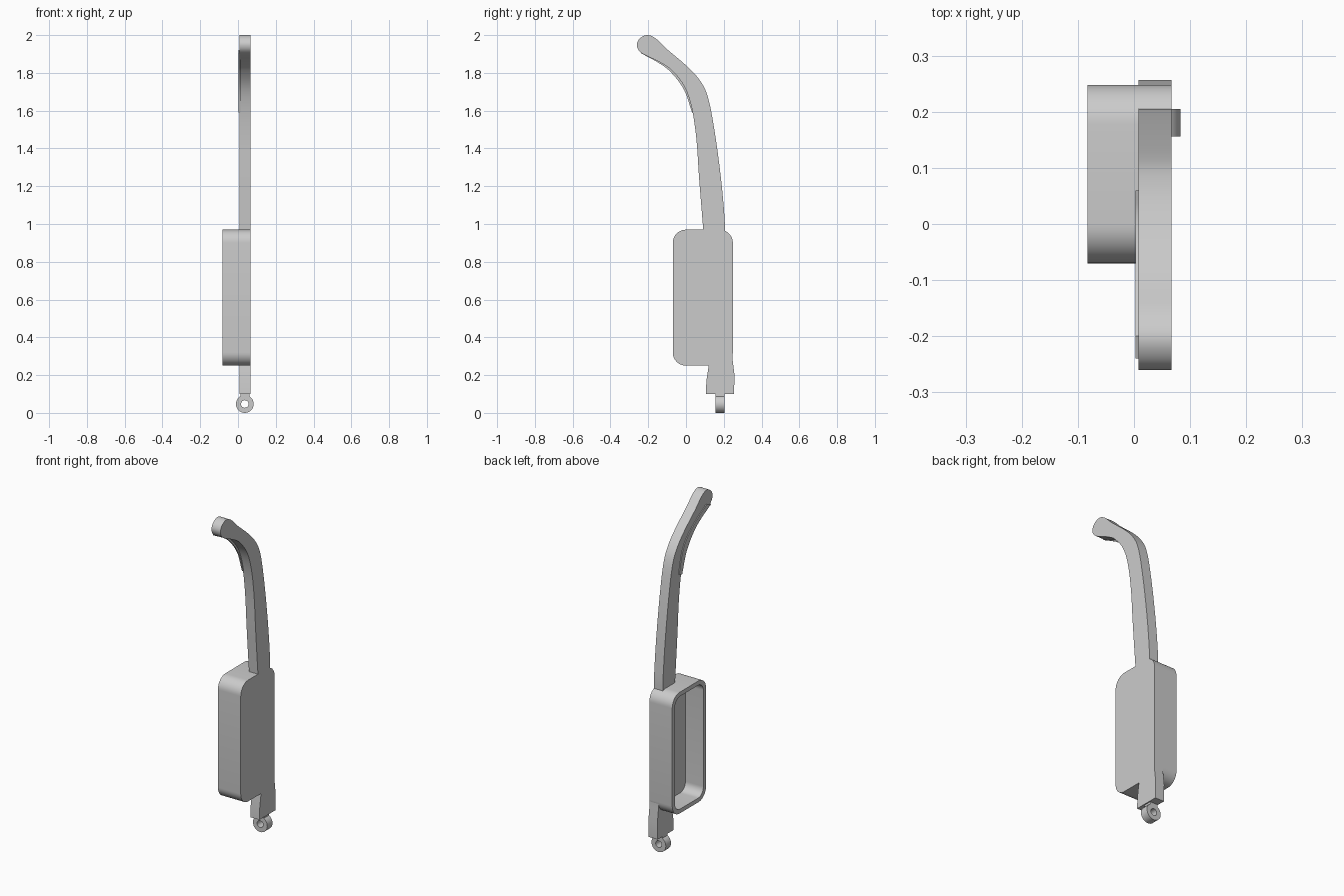
import bpy, bmesh, math
from mathutils import Vector

cube = bpy.data.objects.get("Cube")
if cube:
    bpy.data.objects.remove(cube, do_unlink=True)

grey = bpy.data.materials.new("plain grey")
grey.use_nodes = True
grey.diffuse_color = (0.6, 0.6, 0.6, 1)
grey.node_tree.nodes["Principled BSDF"].inputs["Base Color"].default_value = (0.6, 0.6, 0.6, 1)


def skin(name, rings, close=False):
    """Join matching rings of points; cap both ends, or close into a loop."""
    bm = bmesh.new()
    loops = [[bm.verts.new(p) for p in ring] for ring in rings]
    pairs = list(zip(loops, loops[1:]))
    if close:
        pairs.append((loops[-1], loops[0]))
    else:
        bm.faces.new(loops[0])
        bm.faces.new(loops[-1])
    for a, b in pairs:
        for i in range(len(a)):
            j = (i + 1) % len(a)
            bm.faces.new((a[i], a[j], b[j], b[i]))
    bmesh.ops.recalc_face_normals(bm, faces=bm.faces)
    mesh = bpy.data.meshes.new(name)
    bm.to_mesh(mesh)
    bm.free()
    mesh.materials.append(grey)
    obj = bpy.data.objects.new(name, mesh)
    bpy.context.collection.objects.link(obj)
    bpy.ops.object.select_all(action='DESELECT')
    obj.select_set(True)
    bpy.context.view_layer.objects.active = obj
    bpy.ops.object.shade_smooth_by_angle(angle=math.radians(35))
    return obj


def at_x(profile, x):
    return [(x, y, z) for y, z in profile]


def slab(name, profile, x0, x1):
    return skin(name, [at_x(profile, x0), at_x(profile, x1)])


def smooth_path(points, steps=6):
    """Smooth curve through the given points."""
    p = [Vector(q) for q in points]
    p = [2 * p[0] - p[1]] + p + [2 * p[-1] - p[-2]]
    out = []
    for a, b, c, d in zip(p, p[1:], p[2:], p[3:]):
        for k in range(steps):
            t = k / steps
            out.append(0.5 * (2 * b + (c - a) * t + (2 * a - 5 * b + 4 * c - d) * t * t
                              + (3 * b - a - 3 * c + d) * t ** 3))
    return [tuple(q) for q in out] + [tuple(points[-1])]


def rounded_rect(y0, y1, z0, z1, r, steps=10):
    corners = [(y1 - r, z1 - r), (y0 + r, z1 - r), (y0 + r, z0 + r), (y1 - r, z0 + r)]
    out = []
    for i, (cy, cz) in enumerate(corners):
        for k in range(steps + 1):
            a = math.pi / 2 * (i + k / steps)
            out.append((cy + r * math.cos(a), cz + r * math.sin(a)))
    return out


# Open tray with a hollow facing the right side
INNER, OUTER, WALL = -0.083, 0.067, 0.025
outer = rounded_rect(-0.07, 0.248, 0.25, 0.97, 0.07)
inner = rounded_rect(-0.07 + WALL, 0.248 - WALL, 0.25 + WALL, 0.97 - WALL, 0.05)
skin("tray", [at_x(outer, OUTER), at_x(outer, INNER), at_x(inner, INNER), at_x(inner, 0.035)])

# Curved arm with a rounded tip
back_edge = [(0.206, 0.95), (0.203, 1.05), (0.183, 1.26), (0.15, 1.5), (0.115, 1.675),
             (0.07, 1.765), (0, 1.84), (-0.1, 1.925), (-0.16, 1.982), (-0.205, 2.0),
             (-0.245, 1.982), (-0.26, 1.945), (-0.235, 1.905)]
under_edge = [(-0.14, 1.857), (-0.077, 1.815), (-0.01, 1.73), (0.03, 1.615), (0.055, 1.45),
              (0.07, 1.235), (0.093, 0.95)]
slab("arm", smooth_path(back_edge + under_edge), 0.008, OUTER)

# Thin web along the underside of the bend
web_low = smooth_path([(-0.24, 1.905), (-0.14, 1.85), (-0.077, 1.8), (-0.01, 1.71), (0.032, 1.59)])
web_high = smooth_path([(0.06, 1.6), (0.02, 1.74), (-0.06, 1.83), (-0.2, 1.92)])
slab("arm_web", web_low + web_high, 0.003, 0.012)

# Foot below the tray
foot = [(0.122, 0.262), (0.108, 0.17), (0.105, 0.1), (0.254, 0.1), (0.257, 0.2),
        (0.247, 0.28), (0.247, 0.33), (0.22, 0.275)]
slab("foot", foot, 0.008, OUTER)

# Hinge eye with its neck
Y0, Y1, CX, CZ = 0.156, 0.205, 0.036, 0.047


def circle(r, y, n=32):
    return [(CX + r * math.cos(2 * math.pi * i / n), y, CZ + r * math.sin(2 * math.pi * i / n))
            for i in range(n)]


skin("hinge_eye", [circle(0.047, Y0), circle(0.047, Y1), circle(0.02, Y1), circle(0.02, Y0)], close=True)
neck = [(Y0, 0.08), (Y1, 0.08), (Y1, 0.11), (Y0, 0.11)]
slab("hinge_neck", neck, 0.012, 0.06)
